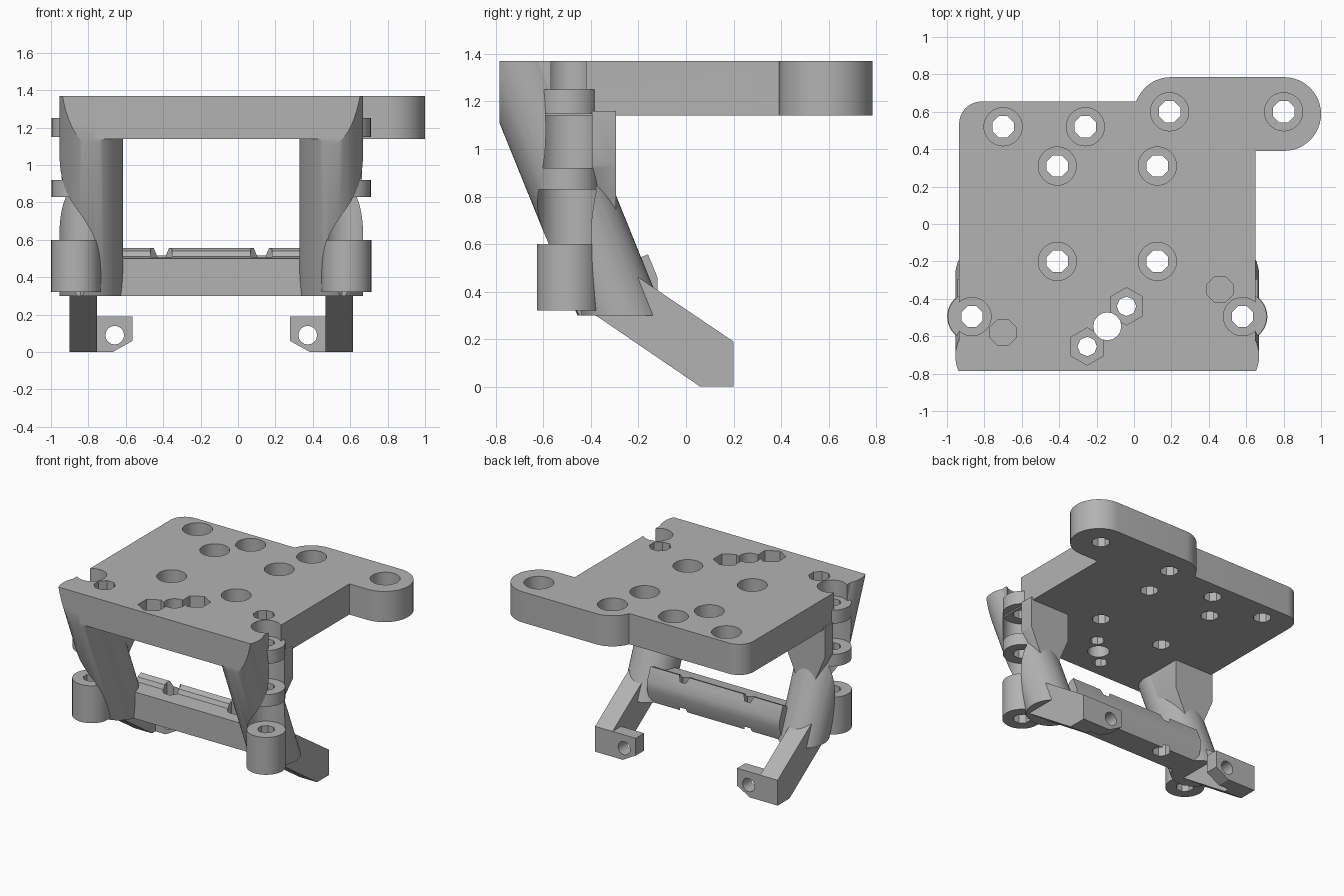
import bpy, bmesh
from math import sin, cos, radians, atan
from mathutils import Matrix, Vector

if "Cube" in bpy.data.objects:
    bpy.data.objects.remove(bpy.data.objects["Cube"])

grey = bpy.data.materials.new("plain grey")
grey.use_nodes = True
COLOUR = (0.45, 0.45, 0.45, 1)
grey.diffuse_color = COLOUR
grey.node_tree.nodes["Principled BSDF"].inputs["Base Color"].default_value = COLOUR

MID = -0.143            # symmetry plane of the frame
TOP, UNDER = 1.37, 1.14  # plate faces
FRONT = -0.785
POST_Y = -0.495


def make(name, bm):
    bmesh.ops.recalc_face_normals(bm, faces=bm.faces)
    mesh = bpy.data.meshes.new(name)
    bm.to_mesh(mesh)
    bm.free()
    mesh.materials.append(grey)
    ob = bpy.data.objects.new(name, mesh)
    bpy.context.collection.objects.link(ob)
    return ob


def cylinder(name, x, y, z0, z1, r, sides=40, turn=0):
    bm = bmesh.new()
    bmesh.ops.create_cone(bm, cap_ends=True, segments=sides, radius1=r, radius2=r, depth=z1 - z0,
                          matrix=Matrix.Translation((x, y, (z0 + z1) / 2)) @ Matrix.Rotation(radians(turn), 4, 'Z'))
    return make(name, bm)


def prism(name, outline, vec, place):
    """Extrude a flat outline; place maps its 2D points to 3D."""
    bm = bmesh.new()
    face = bm.faces.new([bm.verts.new(place(*p)) for p in outline])
    ext = bmesh.ops.extrude_face_region(bm, geom=[face])
    bmesh.ops.translate(bm, vec=vec, verts=[v for v in ext["geom"] if isinstance(v, bmesh.types.BMVert)])
    return make(name, bm)


def hull(name, points):
    bm = bmesh.new()
    for p in points:
        bm.verts.new(p)
    bmesh.ops.convex_hull(bm, input=bm.verts[:])
    return make(name, bm)


def box_points(x0, x1, y0, y1, z):
    return [(x, y, z) for x in (x0, x1) for y in (y0, y1)]


def boolean(ob, others, operation='DIFFERENCE'):
    for other in others:
        mod = ob.modifiers.new("bool", 'BOOLEAN')
        mod.operation, mod.solver, mod.object = operation, 'EXACT', other
    bpy.context.view_layer.update()
    mesh = bpy.data.meshes.new_from_object(ob.evaluated_get(bpy.context.evaluated_depsgraph_get()))
    ob.modifiers.clear()
    ob.data = mesh


def arc(cx, cy, r, a0, a1, n=12):
    angles = [radians(a0 + (a1 - a0) * i / n) for i in range(n + 1)]
    return [(cx + r * cos(a), cy + r * sin(a)) for a in angles]


# Cutters: screw holes with counterbores
drills, plate_cuts = [], []
for x, y in [(-0.7, 0.52), (-0.26, 0.52), (-0.41, 0.31), (0.125, 0.31),
             (0.19, 0.6), (0.8, 0.6), (-0.41, -0.2), (0.125, -0.2)]:
    hole = cylinder("cutter", x, y, 0.1, 1.6, 0.062, 8, 22.5)
    drills.append(hole)
    plate_cuts += [hole, cylinder("cutter", x, y, TOP - 0.13, 1.6, 0.102)]

# Cutters: hexagonal nut pockets around a round hole
for x, y in [(-0.04, -0.44), (-0.25, -0.655)]:
    plate_cuts += [cylinder("cutter", x, y, 1, 1.6, 0.052, 8),
                   cylinder("cutter", x, y, TOP - 0.1, 1.6, 0.1, 6)]
plate_cuts.append(cylinder("cutter", MID, -0.547, 1, 1.6, 0.075, 16))

# Cutters: blind pockets above the legs and post channels
top_cuts = [cylinder("cutter", x, y, TOP - 0.12, 1.6, 0.075, 8, 22.5)
            for x, y in [(-0.7, -0.58), (0.46, -0.35)]]
channels = []
for s in (-1, 1):
    px = MID + s * 0.723
    top_cuts += [cylinder("cutter", px, POST_Y, 1.25, 1.6, 0.102),
                 cylinder("cutter", px, POST_Y, 0.1, 1.6, 0.06, 8, 22.5)]
    channels += [cylinder("cutter", px, POST_Y, 0.6, 0.83, 0.13),
                 cylinder("cutter", px, POST_Y, 0.92, 1.15, 0.13)]

# Top plate with rounded rear tab
outline = (arc(-0.765, FRONT + 0.17, 0.17, 180, 270) + arc(0.48, FRONT + 0.17, 0.17, 270, 360)
           + [(0.65, 0.39)] + arc(0.803, 0.588, 0.197, -90, 90, 24)
           + arc(0.197, 0.588, 0.197, 90, 160) + arc(-0.815, 0.535, 0.12, 90, 180))
plate = prism("top_plate", outline, (0, 0, TOP - UNDER), lambda x, y: (x, y, UNDER))
boolean(plate, plate_cuts + top_cuts)
parts = [plate]

# Legs, posts, arms and feet on both sides
LEAN = 0.405
for s, side in ((-1, "right"), (1, "left")):
    lx, px = MID + s * 0.642, MID + s * 0.723

    # Leaning round leg trimmed by the plate's front, top and floor planes
    bm = bmesh.new()
    bmesh.ops.create_cone(bm, cap_ends=True, segments=48, radius1=0.17, radius2=0.17, depth=2.4,
                          matrix=Matrix.Translation((lx, -0.395, 0.6)) @ Matrix.Rotation(atan(LEAN), 4, 'X'))
    leg = make(side + "_leg", bm)
    trim = hull("cutter", box_points(lx - 0.4, lx + 0.4, FRONT, 0.6, 0.3)
                + box_points(lx - 0.4, lx + 0.4, FRONT, 0.6, TOP))
    boolean(leg, [trim], 'INTERSECT')

    # Upright gusset tapering into the leg
    gusset = hull(side + "_leg_gusset", box_points(lx - 0.16, lx + 0.165, -0.6, -0.295, UNDER + 0.02)
                  + box_points(lx - 0.16, lx + 0.165, -0.55, -0.295, 0.93)
                  + box_points(lx - 0.04, lx + 0.04, -0.45, -0.295, 0.65))
    for ob in (leg, gusset):
        boolean(ob, top_cuts + channels)

    # Post rings and lower socket
    rings = [cylinder(side + "_" + name, px, POST_Y, z0, z1, r)
             for name, z0, z1, r in (("lower_socket", 0.32, 0.6, 0.133),
                                     ("middle_ring", 0.83, 0.92, 0.13),
                                     ("upper_ring", 1.15, 1.25, 0.13))]
    for ob in rings:
        boolean(ob, [cylinder("cutter", px, POST_Y, 0.1, 1.6, 0.06, 8, 22.5)])

    # Arm reaching down and back
    arm = prism(side + "_arm",
                [(0.2, 0), (0.2, 0.19), (-0.2, 0.46), (-0.3, 0.42), (-0.38, 0.3), (0.06, 0)],
                (s * 0.145, 0, 0), lambda y, z: (MID + s * 0.612, y, z))

    # Drilled foot lug with a chamfered corner
    foot = prism(side + "_foot_lug", [(0.62, 0), (0.62, 0.19), (0.42, 0.19), (0.42, 0.06), (0.527, 0)],
                 (0, 0.1, 0), lambda d, z: (MID + s * d, 0.1, z))
    bolt = cylinder("cutter", 0, 0, -0.5, 0.5, 0.05, 16)
    bolt.data.transform(Matrix.Translation((MID + s * 0.516, 0.15, 0.09)) @ Matrix.Rotation(radians(90), 4, 'X'))
    boolean(foot, [bolt])
    parts += [leg, gusset, arm, foot] + rings

# Cross bar with a raised rear lip
bar = prism("cross_bar",
            [(-0.34, 0.3), (-0.34, 0.5), (-0.215, 0.51), (-0.2, 0.54), (-0.16, 0.557),
             (-0.12, 0.46), (-0.12, 0.4), (-0.15, 0.3)],
            (1.1, 0, 0), lambda y, z: (MID - 0.55, y, z))
boolean(bar, drills)
parts.append(bar)

# Remove cutters, shade
for ob in [o for o in bpy.data.objects if o.name.startswith("cutter")]:
    bpy.data.objects.remove(ob)
bpy.ops.object.select_all(action='DESELECT')
for ob in parts:
    ob.select_set(True)
bpy.context.view_layer.objects.active = plate
bpy.ops.object.shade_smooth_by_angle(angle=radians(25))
